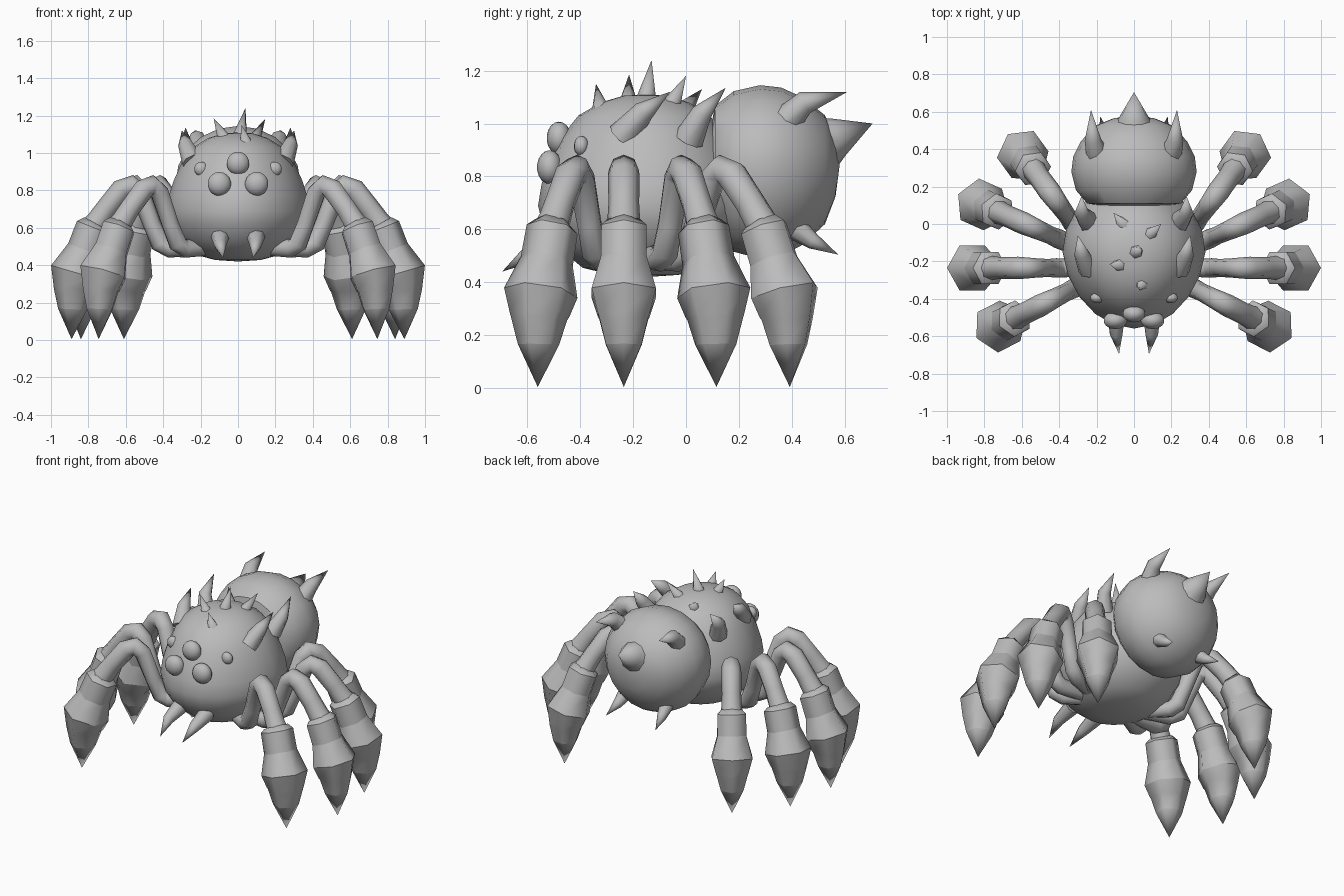
import bpy, bmesh, math
from mathutils import Vector, Matrix

if "Cube" in bpy.data.objects:
    bpy.data.objects.remove(bpy.data.objects["Cube"])

grey = bpy.data.materials.new("stone_grey")
grey.diffuse_color = (0.5, 0.5, 0.5, 1)
grey.use_nodes = True
grey.node_tree.nodes["Principled BSDF"].inputs["Base Color"].default_value = grey.diffuse_color


def finish(name, bm, angle=35):
    bmesh.ops.remove_doubles(bm, verts=bm.verts, dist=0.0005)
    bmesh.ops.recalc_face_normals(bm, faces=bm.faces)
    me = bpy.data.meshes.new(name)
    bm.to_mesh(me)
    bm.free()
    me.materials.append(grey)
    ob = bpy.data.objects.new(name, me)
    bpy.context.collection.objects.link(ob)
    bpy.ops.object.select_all(action='DESELECT')
    ob.select_set(True)
    bpy.context.view_layer.objects.active = ob
    bpy.ops.object.shade_smooth_by_angle(angle=math.radians(angle))
    return ob


def sweep(name, pts, radii, sides, side_axis=None, angle=62, creases=()):
    """Tapered tube through pts; rings are square to the path, creased rings stay sharp."""
    bm = bmesh.new()
    pts = [Vector(p) for p in pts]
    rings = []
    for i, p in enumerate(pts):
        t = (pts[min(i + 1, len(pts) - 1)] - pts[max(i - 1, 0)]).normalized()
        b = Vector(side_axis) if side_axis else t.orthogonal()
        u = b.cross(t).normalized()
        v = t.cross(u)
        rings.append([bm.verts.new(p + radii[i] * (u * math.cos(a) + v * math.sin(a)))
                      for a in (2 * math.pi * k / sides for k in range(sides))])
    for r, s in zip(rings, rings[1:]):
        for k in range(sides):
            j = (k + 1) % sides
            bm.faces.new((r[k], r[j], s[j], s[k]))
    for i in creases:
        for k in range(sides):
            bm.edges.get((rings[i][k], rings[i][(k + 1) % sides])).smooth = False
    for r, rad in ((rings[0], radii[0]), (rings[-1], radii[-1])):
        if rad > 0.001:
            bm.faces.new(r)
    return finish(name, bm, angle)


def lathe(name, profile, segs, matrix, shape):
    """Turn an (r, h) profile about the local z axis, then adjust each vertex with shape."""
    bm = bmesh.new()
    vs = [bm.verts.new((r, 0, h)) for r, h in profile]
    es = [bm.edges.new(e) for e in zip(vs, vs[1:])]
    bmesh.ops.spin(bm, geom=vs + es, cent=(0, 0, 0), axis=(0, 0, 1),
                   angle=2 * math.pi, steps=segs)
    bm.transform(matrix)
    for v in bm.verts:
        shape(v.co)
    return finish(name, bm, 40)


def egg(co):
    """Longer, narrower face."""
    if co.y < 0:
        co.x *= 1 + 0.25 * co.y
        co.y *= 1.07
    co.y -= 0.15


def sag(co):
    """Fuller underside."""
    if co.z < 0:
        co.z *= 1.15
    co.z += 0.84


def horn(name, base, mid, tip, r):
    axis = (Vector(tip) - Vector(base)).cross(Vector((1, 0, 0.01))).normalized()
    return sweep(name, [base, mid, tip], [r, r * 0.68, 0], 8, axis)


# body and abdomen
lathe("body", [(0, .42), (.12, .428), (.225, .455), (.315, .535), (.367, .62), (.382, .69),
               (.37, .77), (.345, .85), (.30, .95), (.24, 1.03), (.16, 1.08), (.08, 1.105), (0, 1.11)],
      20, Matrix.Identity(4), egg)
lathe("abdomen", [(0, .085), (.14, .09), (.25, .11), (.31, .18), (.335, .28), (.325, .36), (.285, .44),
                  (.21, .525), (.11, .565), (0, .58)], 20,
      Matrix.Diagonal((1, 1, .91, 1)) @ Matrix.Rotation(-math.pi / 2, 4, 'X'), sag)

# tail spike
sweep("tail_spike", [(0, .49, .91), (0, .575, .95), (0, .705, 1.0)], [.125, .075, 0], 10, (1, 0, 0))

# eyes, slightly flattened against the face
eyes = [(0, -.48, .945, .062)]
for s in (-1, 1):
    eyes += [(s * .1, -.515, .835, .064), (s * .197, -.395, .915, .038)]
for x, y, z, r in eyes:
    bm = bmesh.new()
    bmesh.ops.create_uvsphere(bm, u_segments=14, v_segments=9, radius=r,
                              matrix=Matrix.Translation((x, y, z)) @ Matrix.Diagonal((1, .75, 1, 1)))
    finish("eye", bm, 60)

# paired horns and fangs: base, middle, tip, radius
pairs = {
    "abdomen_horn": ((.19, .36, .99), (.22, .45, 1.08), (.23, .61, 1.12), .065),
    "under_horn": ((.15, .42, .60), (.16, .48, .555), (.18, .575, .505), .045),
    "shoulder_horn": ((.24, -.24, .95), (.28, -.16, 1.045), (.30, -.06, 1.12), .06),
    "rear_body_horn": ((.24, .01, .94), (.28, .06, 1.04), (.28, .15, 1.135), .058),
    "fang": ((.095, -.46, .55), (.095, -.59, .51), (.08, -.695, .44), .05),
}
for name, (b, m, t, r) in pairs.items():
    for s in (-1, 1):
        horn(name, *[(s * p[0], p[1], p[2]) for p in (b, m, t)], r)

# small back spikes
for b, t in [((-.05, -.01, 1.05), (-.11, .06, 1.13)), ((.08, -.06, 1.06), (.145, .0, 1.18)),
             ((.01, -.15, 1.09), (.04, -.13, 1.24)), ((-.07, -.22, 1.07), (-.13, -.215, 1.185)),
             ((.045, -.32, 1.04), (.02, -.34, 1.15))]:
    sweep("back_spike", [b, t], [.04, 0], 6)

# legs: (distance from foot tip, height, radius) in the leg's own plane
upper = [(-.70, .50, .045), (-.52, .49, .05), (-.475, .515, .052), (-.43, .62, .048), (-.365, .79, .052),
         (-.32, .827, .056), (-.27, .805, .06), (-.185, .70, .058), (-.14, .635, .062), (-.10, .58, .072)]
claw = [(-.132, .622, .072), (-.12, .60, .098), (-.075, .48, .1), (-.025, .36, .14), (-.015, .275, .112),
        (-.012, .262, .106), (-.006, .165, .078), (0, .005, 0)]
feet = [(.745, -.56, -27), (.89, -.235, 0), (.84, .115, 24), (.61, .392, 54)]
for fx, fy, deg in feet:
    for s in (-1, 1):
        a = math.radians(deg)
        d = Vector((s * math.cos(a), math.sin(a), 0))
        side = Vector((0, 0, 1)).cross(d)
        foot = Vector((s * fx, fy, 0))
        for name, prof, n, cr in (("upper_leg", upper, 8, ()), ("claw", claw, 6, (1, 2, 3, 6))):
            sweep(name, [foot + d * p[0] + Vector((0, 0, p[1])) for p in prof],
                  [p[2] for p in prof], n, side, creases=cr)
